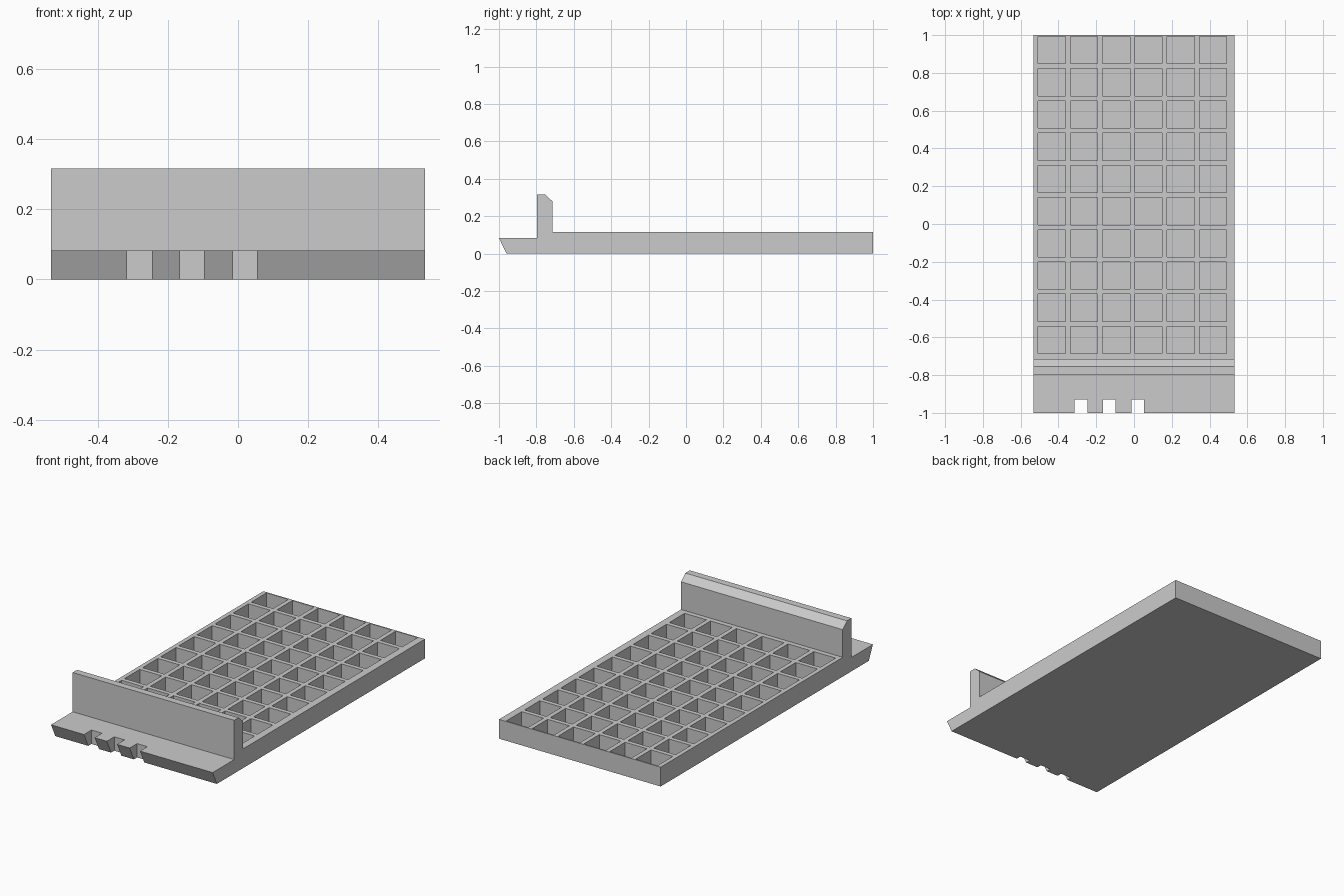
import bpy
import bmesh
from mathutils import Matrix, Vector

if "Cube" in bpy.data.objects:
    bpy.data.objects.remove(bpy.data.objects["Cube"])

HALF_WIDTH = 0.533

grey = bpy.data.materials.new("plain grey")
grey.diffuse_color = (0.6, 0.6, 0.6, 1)
grey.use_nodes = True
grey.node_tree.nodes["Principled BSDF"].inputs["Base Color"].default_value = grey.diffuse_color


def make_object(name, bm):
    bmesh.ops.recalc_face_normals(bm, faces=bm.faces)
    mesh = bpy.data.meshes.new(name)
    bm.to_mesh(mesh)
    bm.free()
    mesh.materials.append(grey)
    obj = bpy.data.objects.new(name, mesh)
    bpy.context.collection.objects.link(obj)
    return obj


def add_box(bm, x0, x1, y0, y1, z0, z1):
    centre = Vector((x0 + x1, y0 + y1, z0 + z1)) / 2
    size = Matrix.Diagonal((x1 - x0, y1 - y0, z1 - z0, 1))
    bmesh.ops.create_cube(bm, size=1, matrix=Matrix.Translation(centre) @ size)


# Tray: side profile (y, z) with slanted lip and chamfered wall, extruded across x
profile = [(-0.96, 0), (1, 0), (1, 0.115), (-0.715, 0.115), (-0.715, 0.28),
           (-0.755, 0.317), (-0.797, 0.317), (-0.797, 0.083), (-1, 0.083)]
bm = bmesh.new()
face = bm.faces.new([bm.verts.new((-HALF_WIDTH, y, z)) for y, z in profile])
sweep = bmesh.ops.extrude_face_region(bm, geom=[face], use_keep_orig=True)
moved = [v for v in sweep["geom"] if isinstance(v, bmesh.types.BMVert)]
bmesh.ops.translate(bm, verts=moved, vec=(2 * HALF_WIDTH, 0, 0))
tray = make_object("tray", bm)

# Cutters: 6 x 10 grid of square pockets, and three notches in the front lip
bm = bmesh.new()
PITCH, POCKET = 0.1705, 0.144
for col in range(6):
    for row in range(10):
        x, y = -0.507 + col * PITCH, -0.686 + row * PITCH
        add_box(bm, x, x + POCKET, y, y + POCKET, 0.03, 0.2)
for x0, x1 in [(-0.316, -0.245), (-0.165, -0.097), (-0.014, 0.054)]:
    add_box(bm, x0, x1, -1.1, -0.93, -0.1, 0.2)
cutter = make_object("pocket_and_notch_cutter", bm)
cutter.hide_render = True

# Cut the tray, then discard the cutter
cut = tray.modifiers.new("pockets and notches", "BOOLEAN")
cut.operation = "DIFFERENCE"
cut.solver = "EXACT"
cut.object = cutter
bpy.context.view_layer.objects.active = tray
bpy.ops.object.modifier_apply(modifier=cut.name)
bpy.data.objects.remove(cutter)
